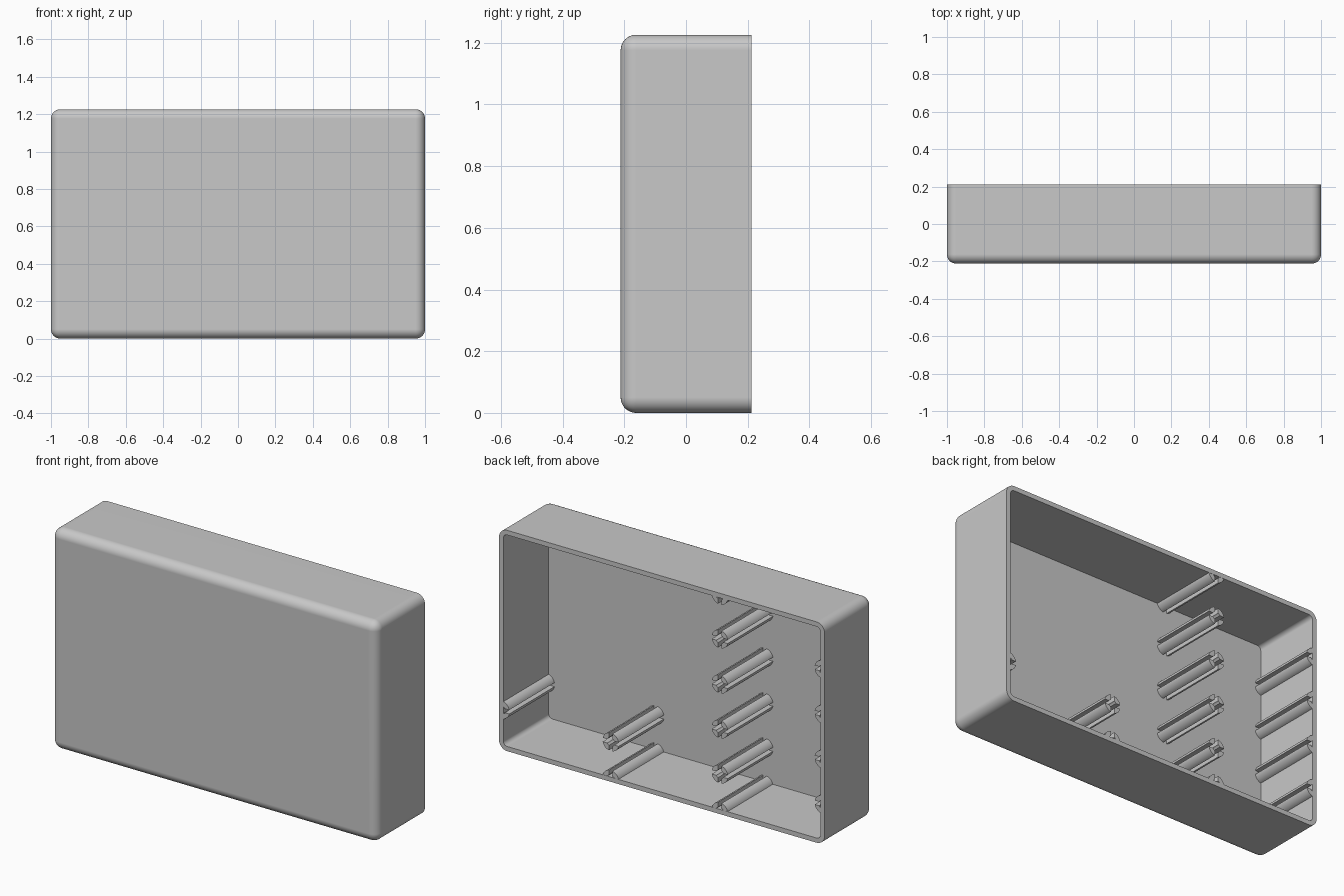
import bpy, bmesh, math
from mathutils import Vector

if "Cube" in bpy.data.objects:
    bpy.data.objects.remove(bpy.data.objects["Cube"], do_unlink=True)

WIDTH, DEPTH, HEIGHT = 2.0, 0.424, 1.226
WALL = 0.026
FILLET = 0.05
BACK = DEPTH / 2
FLOOR = -BACK + WALL

grey = bpy.data.materials.new("plain grey")
grey.use_nodes = True
grey.diffuse_color = (0.58, 0.58, 0.58, 1)
grey.node_tree.nodes["Principled BSDF"].inputs["Base Color"].default_value = grey.diffuse_color


def add_object(name, bm):
    """Turn a bmesh into a smooth-shaded grey object with flat large faces."""
    bmesh.ops.recalc_face_normals(bm, faces=bm.faces)
    mesh = bpy.data.meshes.new(name)
    bm.to_mesh(mesh)
    bm.free()
    mesh.materials.append(grey)
    obj = bpy.data.objects.new(name, mesh)
    bpy.context.collection.objects.link(obj)
    bpy.ops.object.select_all(action='DESELECT')
    obj.select_set(True)
    bpy.context.view_layer.objects.active = obj
    bpy.ops.object.shade_smooth_by_angle(angle=math.radians(30))
    obj.modifiers.new("Weighted normals", 'WEIGHTED_NORMAL').keep_sharp = True


# Case: rounded block with a square back edge, hollowed from the back
bm = bmesh.new()
bmesh.ops.create_cube(bm, size=1)
for v in bm.verts:
    v.co = Vector((v.co.x * WIDTH, v.co.y * DEPTH, (v.co.z + 0.5) * HEIGHT))
rounded = [e for e in bm.edges if min(v.co.y for v in e.verts) < 0]
bmesh.ops.bevel(bm, geom=rounded, offset=FILLET, offset_type='OFFSET',
                segments=8, profile=0.5, affect='EDGES')
bm.normal_update()
opening = max(bm.faces, key=lambda f: f.calc_center_median().y)
bmesh.ops.inset_region(bm, faces=[opening], thickness=WALL, use_even_offset=True)
pocket = bmesh.ops.extrude_face_region(bm, geom=[opening])["geom"]
bmesh.ops.translate(bm, vec=(0, FLOOR - BACK, 0),
                    verts=[g for g in pocket if isinstance(g, bmesh.types.BMVert)])
if opening.is_valid:
    bmesh.ops.delete(bm, geom=[opening], context='FACES_ONLY')
add_object("case", bm)

# Slotted posts: quarter tubes separated by four lengthwise slots
POST_R, HOLE_R, SLOT = 0.05, 0.024, 0.011
ARC_STEPS = 8


def arc(radius, quarter):
    trim = math.asin(SLOT / radius)
    span = math.pi / 2 - 2 * trim
    start = quarter * math.pi / 2 + trim
    return [(radius * math.cos(start + span * i / ARC_STEPS),
             radius * math.sin(start + span * i / ARC_STEPS)) for i in range(ARC_STEPS + 1)]


def add_post(name, x, z, inward=None):
    """Post along y; a wall post keeps only the quarters on its inward side."""
    bm = bmesh.new()
    for quarter in range(4):
        middle = (quarter + 0.5) * math.pi / 2
        if inward and Vector((math.cos(middle), math.sin(middle))).dot(Vector(inward)) < 0:
            continue
        outline = arc(POST_R, quarter) + arc(HOLE_R, quarter)[::-1]
        base = bm.faces.new([bm.verts.new((x + px, FLOOR - 0.005, z + pz)) for px, pz in outline])
        top = bmesh.ops.extrude_face_region(bm, geom=[base], use_keep_orig=True)["geom"]
        bmesh.ops.translate(bm, vec=(0, BACK - 0.001 - FLOOR + 0.005, 0),
                            verts=[g for g in top if isinstance(g, bmesh.types.BMVert)])
    add_object(name, bm)


# Post layout: a main column, a short column, and posts along the walls
ROWS = [0.22 + 0.25 * i for i in range(4)]
MAIN_X, SHORT_X = -0.355, 0.315
SIDE_X = WIDTH / 2 - WALL + 0.013
LOW_Z = WALL - 0.013
HIGH_Z = HEIGHT - LOW_Z

for i, z in enumerate(ROWS):
    add_post(f"main_post_{i + 1}", MAIN_X, z)
    add_post(f"right_wall_post_{i + 1}", -SIDE_X, z, (1, 0))
add_post("short_column_post", SHORT_X, ROWS[0])
add_post("left_wall_post", SIDE_X, ROWS[0], (-1, 0))
add_post("top_wall_post", MAIN_X, HIGH_Z, (0, -1))
for name, x in (("main", MAIN_X), ("short", SHORT_X)):
    add_post(f"bottom_wall_post_{name}", x, LOW_Z, (0, 1))
